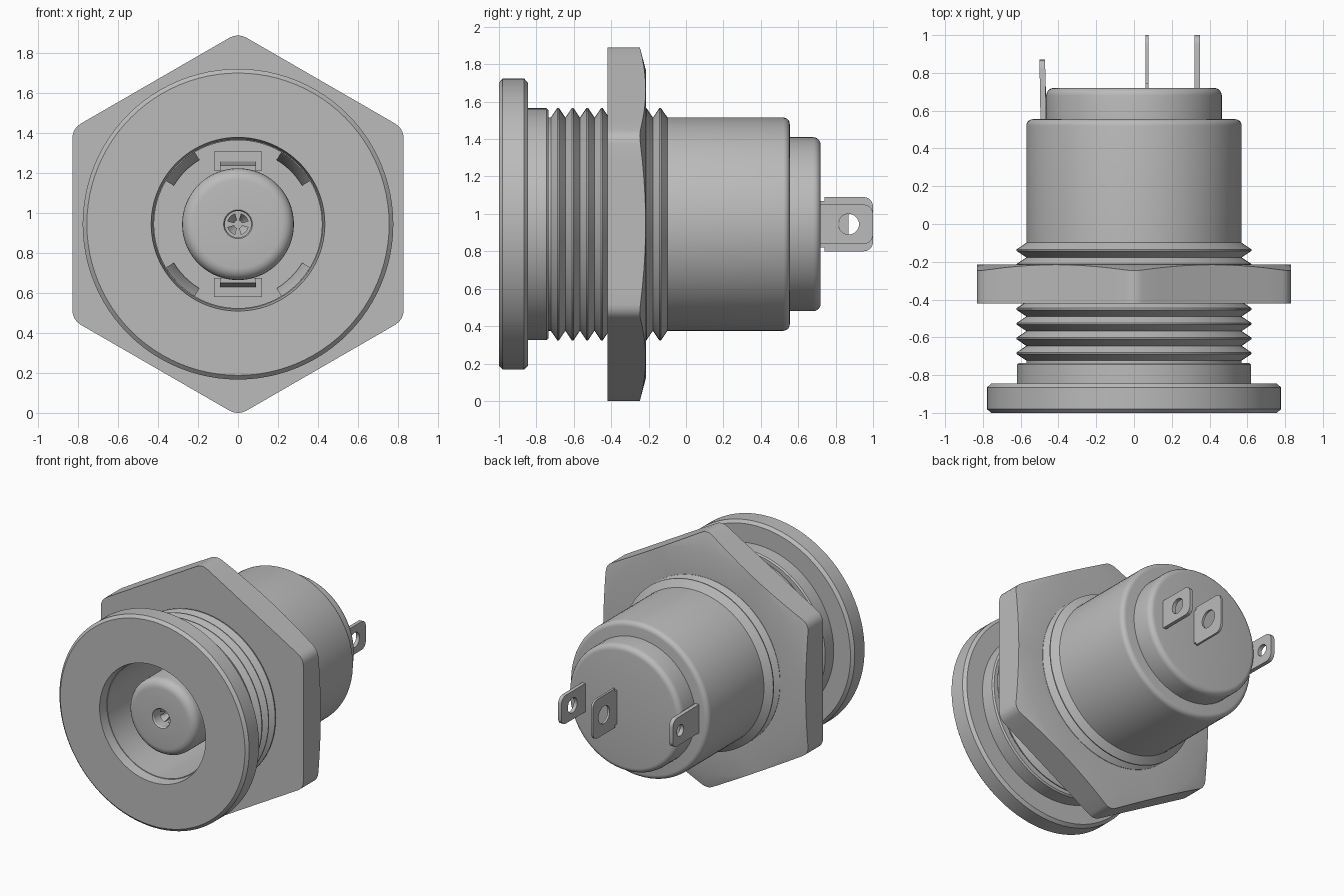
import bpy, bmesh, math
from mathutils import Vector

if "Cube" in bpy.data.objects:
    bpy.data.objects.remove(bpy.data.objects["Cube"])

CZ = 0.945          # height of the main axis (runs along y)
SEG = 96
grey = bpy.data.materials.new("light_grey")
grey.diffuse_color = (0.5, 0.5, 0.5, 1)
grey.use_nodes = True
grey.node_tree.nodes["Principled BSDF"].inputs["Base Color"].default_value = grey.diffuse_color


def finish(name, bm, angle=30):
    bmesh.ops.recalc_face_normals(bm, faces=bm.faces)
    me = bpy.data.meshes.new(name)
    bm.to_mesh(me)
    bm.free()
    me.materials.append(grey)
    ob = bpy.data.objects.new(name, me)
    bpy.context.collection.objects.link(ob)
    bpy.context.view_layer.objects.active = ob
    ob.select_set(True)
    bpy.ops.object.shade_smooth_by_angle(angle=math.radians(angle))
    ob.select_set(False)
    return ob


def polar(r, a, y):
    return Vector((r * math.cos(a), y, CZ + r * math.sin(a)))


def skin(bm, rings, closed_rings=False):
    """Join rings of equal point count with quads."""
    vs = [[bm.verts.new(p) for p in ring] for ring in rings]
    n = len(vs[0])
    pairs = list(zip(vs, vs[1:])) + ([(vs[-1], vs[0])] if closed_rings else [])
    for a, b in pairs:
        for i in range(n):
            j = (i + 1) % n
            bm.faces.new((a[i], a[j], b[j], b[i]))
    return vs


def lathe(name, profile):
    """Spin (y, radius) points round the axis, capping both ends."""
    bm = bmesh.new()
    vs = skin(bm, [[polar(r, 2 * math.pi * i / SEG, y) for i in range(SEG)]
                   for y, r in profile])
    bm.faces.new(vs[0])
    bm.faces.new(vs[-1])
    return finish(name, bm)


def fillet(y, r, f, sign, n=5):
    """Rounded outer edge ending on the plane y; sign is its facing direction."""
    return [(y - sign * f + sign * f * math.sin(t), r - f + f * math.cos(t))
            for t in [math.pi / 2 * k / n for k in range(n + 1)]]


# Housing: flange, neck, thread, barrel, and front socket bore
FLOOR = 0.0
thread = []
for k in range(8):
    y = -0.684 + 0.078 * k
    thread += [(y - 0.039, 0.57), (y - 0.004, 0.622), (y + 0.004, 0.622)]
housing = [(FLOOR, 0.02), (FLOOR, 0.42), (-0.93, 0.42), (-0.93, 0.425),
           (-1, 0.435), (-1, 0.757), (-0.98, 0.778), (-0.865, 0.778),
           (-0.845, 0.757), (-0.845, 0.62), (-0.745, 0.62), (-0.735, 0.61),
           (-0.735, 0.57)]
housing += thread + [(-0.099, 0.57)] + fillet(0.555, 0.57, 0.035, 1) + [(0.555, 0.02)]
lathe("housing", housing)

# Rear cap
lathe("rear_cap", [(0.54, 0.02), (0.54, 0.465)] + fillet(0.72, 0.465, 0.04, 1) + [(0.72, 0.02)])

# Centre plug with a small blind hole
lathe("centre_plug", [(FLOOR + 0.01, 0.28)] + fillet(-0.9, 0.28, 0.06, -1)
      + [(-0.9, 0.072), (-0.89, 0.066), (-0.75, 0.066)])


# Hex nut with rounded corners and a chamfered rear
def hex_radius(phi):
    flat = 0.83 / math.cos(math.radians(30) - abs(phi))
    if abs(phi) > math.radians(2.6):
        return flat
    d, rho = (0.83 - 0.085) / math.cos(math.radians(30)), 0.085
    return d * math.cos(phi) + math.sqrt(rho ** 2 - (d * math.sin(phi)) ** 2)


steps = [-30, -25, -20, -14, -8, -2.6, -1.3, 0, 1.3, 2.6, 8, 14, 20, 25]
dirs = [(math.radians(90 + 60 * s + p), hex_radius(math.radians(p)))
        for s in range(6) for p in steps]
bm = bmesh.new()
skin(bm, [[polar(0.585, a, -0.42) for a, r in dirs],
          [polar(r, a, -0.42) for a, r in dirs],
          [polar(r, a, -0.215 - 0.27 * max(0, r - 0.828)) for a, r in dirs],
          [polar(0.825, a, -0.215) for a, r in dirs],
          [polar(0.585, a, -0.215) for a, r in dirs]], closed_rings=True)
finish("hex_nut", bm, 15)


# Solder terminals: flat tabs with a round hole
def terminal(name, x, thick, half, y0, y1, hole_y, hole_r, neck=0.0):
    bm = bmesh.new()
    c = 0.05
    side = [(y0, half - neck)]
    if neck:
        side += [(0.74, half - neck), (0.74, half)]
    side += [(y1 - c + c * math.sin(t), half - c + c * math.cos(t))
             for t in [math.pi / 2 * k / 5 for k in range(6)]]
    outline = side + [(y, -z) for y, z in reversed(side)]
    hole = [(hole_y + hole_r * math.cos(2 * math.pi * k / 28),
             hole_r * math.sin(2 * math.pi * k / 28)) for k in range(28)]
    edges = []
    for loop in (outline, hole):
        v = [bm.verts.new((x - thick / 2, y, CZ + z)) for y, z in loop]
        edges += [bm.edges.new((v[i], v[(i + 1) % len(v)])) for i in range(len(v))]
    bmesh.ops.triangle_fill(bm, use_beauty=True, use_dissolve=False, edges=edges)
    ext = bmesh.ops.extrude_face_region(bm, geom=bm.faces[:])
    moved = [g for g in ext["geom"] if isinstance(g, bmesh.types.BMVert)]
    bmesh.ops.translate(bm, verts=moved, vec=(thick, 0, 0))
    return finish(name, bm)


terminal("middle_terminal", 0.07, 0.016, 0.145, 0.70, 1.0, 0.87, 0.065, 0.02)
terminal("right_terminal", 0.335, 0.027, 0.105, 0.70, 1.0, 0.87, 0.055)
side_tab = terminal("left_terminal", -0.48, 0.03, 0.105, 0.54, 0.87, 0.78, 0.042)
for v in side_tab.data.vertices:      # slight outward lean
    v.co.x -= 0.03 * max(0, v.co.y - 0.66)


# Sloped arc catches round the socket floor, and split contacts in the plug
def sector(name, mid, spread, r0, r1, back, front0, front1):
    bm = bmesh.new()
    angles = [math.radians(mid + spread * (k / 4 - 1)) for k in range(9)]
    vs = [[bm.verts.new(polar(r, a, y)) for r, y in
           ((r0, back), (r0, front0), (r1, front1), (r1, back))] for a in angles]
    for a, b in zip(vs, vs[1:]):
        for i in range(4):
            j = (i + 1) % 4
            bm.faces.new((a[i], a[j], b[j], b[i]))
    bm.faces.new(vs[0])
    bm.faces.new(vs[-1])
    finish(name, bm)


for k in range(4):
    sector(f"socket_catch_{k}", 45 + 90 * k, 14, 0.375, 0.42, 0.01, -0.02, -0.12)
    sector(f"pin_contact_{k}", 45 + 90 * k, 30, 0.02, 0.055, -0.74, -0.78, -0.84)


# Spring contacts above and below the plug
def block(name, half_w, y_a, y_b, z_a, z_b, tip):
    bm = bmesh.new()
    bmesh.ops.create_cube(bm, size=1)
    for v in bm.verts:
        front = v.co.y < 0
        z = z_b if v.co.z > 0 else z_a
        v.co = (half_w * 2 * v.co.x, y_a if front else y_b, z + (tip if front else 0))
    finish(name, bm)


for label, s in (("upper", 1), ("lower", -1)):
    block(label + "_contact_seat", 0.12, -0.012, 0.01,
          *sorted((CZ + s * 0.27, CZ + s * 0.365)), 0)
    block(label + "_spring_contact", 0.09, -0.4, 0.0,
          *sorted((CZ + s * 0.29, CZ + s * 0.315)), -s * 0.02)
